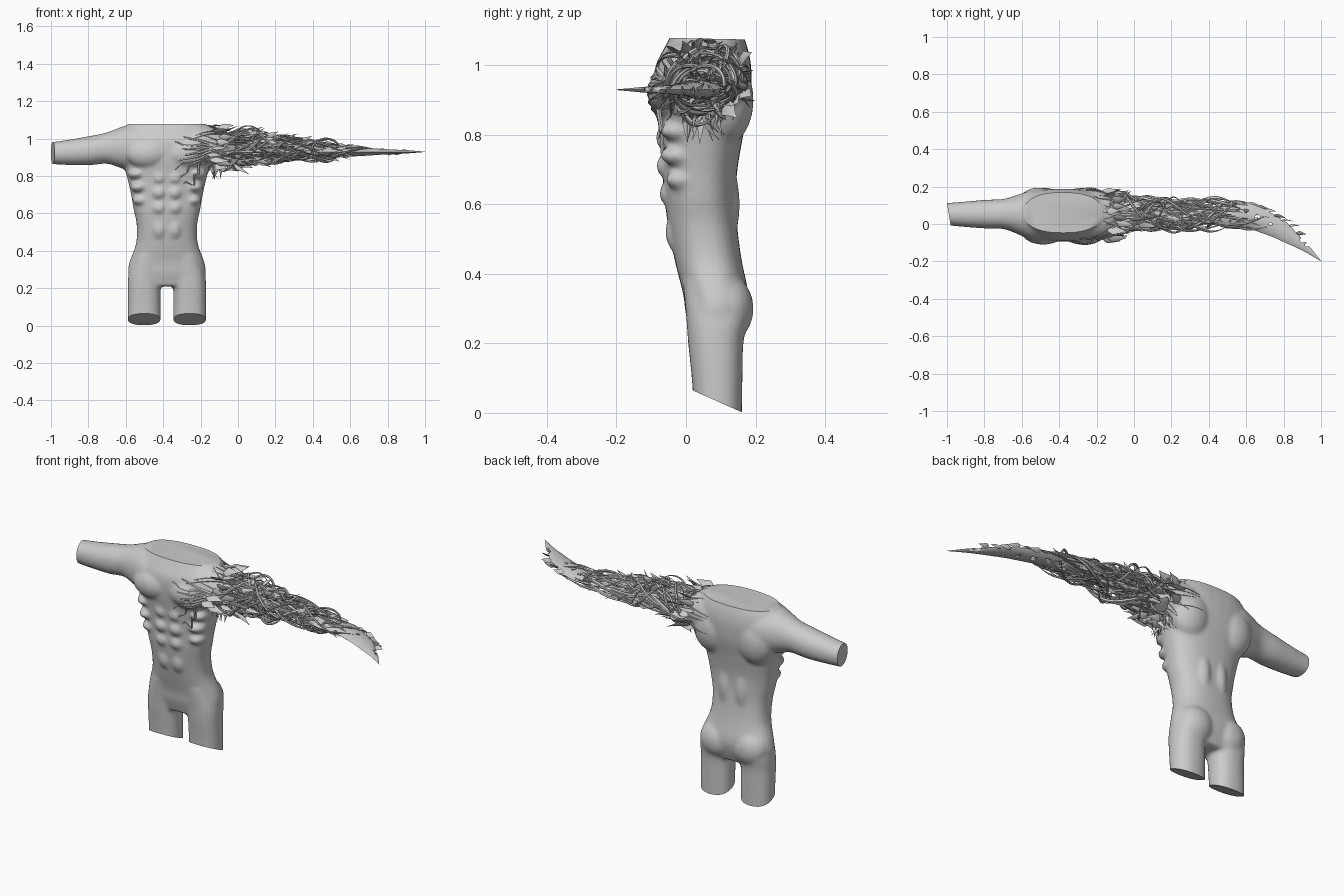
import bpy, bmesh, math, random
from mathutils import Vector, Matrix
from mathutils.bvhtree import BVHTree

if "Cube" in bpy.data.objects:
    bpy.data.objects.remove(bpy.data.objects["Cube"])

random.seed(11)
R = random.uniform
CX = -0.38


def spline(pts, n):
    """Catmull-Rom through points of any dimension, n samples per span"""
    p = [Vector(q) for q in pts]
    p = [p[0]] + p + [p[-1]]
    out = []
    for i in range(1, len(p) - 2):
        a, b, c, d = p[i - 1:i + 3]
        for k in range(n):
            t = k / n
            out.append(0.5 * (2 * b + (c - a) * t + (2 * a - 5 * b + 4 * c - d) * t * t
                              + (3 * b - a - 3 * c + d) * t ** 3))
    return out + [p[-2]]


def ring(c, u, v, n=32, e=2.4):
    f = lambda s: math.copysign(abs(s) ** (2 / e), s)
    return [c + u * f(math.cos(2 * math.pi * i / n)) + v * f(math.sin(2 * math.pi * i / n)) for i in range(n)]


def loft(bm, rings):
    vs = [[bm.verts.new(p) for p in r] for r in rings]
    n = len(vs[0])
    for a, b in zip(vs, vs[1:]):
        for i in range(n):
            bm.faces.new((a[i], a[(i + 1) % n], b[(i + 1) % n], b[i]))
    bm.faces.new(vs[0][::-1])
    bm.faces.new(vs[-1])


def tube(bm, pts, rad, flat=1.0, sides=6, up=(0.3, 0.5, 0.8)):
    """Tapered strand; rad is a function of 0..1, flat squashes the section"""
    nrm, rings = Vector(up), []
    for i, p in enumerate(pts):
        t = (pts[min(i + 1, len(pts) - 1)] - pts[max(i - 1, 0)]).normalized()
        nrm = (nrm - t * nrm.dot(t)).normalized()
        r = max(rad(i / (len(pts) - 1)), 0.0008)
        q = Vector((p.x, p.y, min(p.z, 1.07)))
        rings.append(ring(q, t.cross(nrm) * r, nrm * r * flat, sides, 2))
    loft(bm, rings)


def finish(bm, name, angle=40):
    bmesh.ops.recalc_face_normals(bm, faces=bm.faces)
    me = bpy.data.meshes.new(name)
    bm.to_mesh(me)
    bm.free()
    ob = bpy.data.objects.new(name, me)
    bpy.context.collection.objects.link(ob)
    bpy.ops.object.select_all(action='DESELECT')
    ob.select_set(True)
    bpy.context.view_layer.objects.active = ob
    bpy.ops.object.shade_smooth_by_angle(angle=math.radians(angle))
    return ob


def apply_mod(ob, kind, **kw):
    m = ob.modifiers.new(kind, kind)
    for k, v in kw.items():
        setattr(m, k, v)
    bpy.context.view_layer.objects.active = ob
    bpy.ops.object.modifier_apply(modifier=m.name)


# Torso: z, half width, front y, back y
bm = bmesh.new()
torso = [(.21, .185, .02, .15), (.28, .207, 0, .175), (.34, .2, -.008, .18), (.44, .165, -.033, .16),
         (.54, .162, -.052, .147), (.62, .178, -.062, .143), (.7, .192, -.066, .148), (.8, .215, -.076, .165),
         (.88, .24, -.088, .182), (.95, .25, -.093, .188), (1.0, .25, -.087, .187), (1.05, .23, -.062, .177),
         (1.11, .18, -.03, .155)]
loft(bm, [ring(Vector((CX, (f + b) / 2, z)), Vector((w, 0, 0)), Vector((0, (b - f) / 2, 0)))
          for z, w, f, b in spline(torso, 4)])

# Legs: z, distance of centre from midline, half width, front y, back y
legs = [(-.06, .122, .086, .025, .16), (.08, .122, .088, .018, .162), (.2, .121, .088, .006, .165),
        (.28, .112, .092, 0, .178), (.38, .09, .08, -.01, .16)]
for s in (-1, 1):
    loft(bm, [ring(Vector((CX + s * d, (f + b) / 2, z)), Vector((w, 0, 0)), Vector((0, (b - f) / 2, 0)), 28, 2.3)
              for z, d, w, f, b in spline(legs, 4)])

# Whole arm and torn shoulder stub: x, front y, back y, bottom z, top z
arm = [(-1.06, 0, .11, .87, .975), (-.95, -.012, .116, .86, .987), (-.8, -.024, .129, .857, 1.012),
       (-.7, -.027, .134, .865, 1.033), (-.62, -.055, .157, .84, 1.063), (-.54, -.085, .18, .83, 1.08),
       (-.42, -.07, .17, .86, 1.07)]
stub = [(-.34, -.07, .17, .86, 1.07), (-.22, -.087, .182, .835, 1.08), (-.14, -.07, .165, .85, 1.065),
        (-.07, -.04, .13, .88, 1.025), (-.01, 0, .09, .91, .98)]
for rows in (arm, stub):
    loft(bm, [ring(Vector((x, (f + b) / 2, (lo + hi) / 2)), Vector((0, (b - f) / 2, 0)),
                   Vector((0, 0, (hi - lo) / 2)), 28, 2.1) for x, f, b, lo, hi in spline(rows, 4)])

# Muscle masses, mirrored: dx, y, z, radii
muscles = [(.105, -.045, .92, .115, .066, .08), (.042, -.048, .79, .042, .04, .038), (.042, -.046, .71, .042, .04, .038),
           (.042, -.04, .63, .042, .037, .038), (.04, -.015, .52, .045, .045, .065), (.1, .115, .3, .1, .08, .1),
           (.13, .115, .9, .11, .08, .13), (.05, .1, .6, .05, .055, .15), (.15, -.015, .74, .045, .06, .03),
           (.16, -.01, .81, .05, .065, .03), (.14, -.005, .67, .045, .055, .03)]
for dx, y, z, a, b, c in muscles:
    for s in (-1, 1):
        bmesh.ops.create_uvsphere(bm, u_segments=20, v_segments=12, radius=1,
                                  matrix=Matrix.Translation((CX + s * dx, y, z)) @ Matrix.Diagonal((a, b, c, 1)))
body = finish(bm, "torso")
apply_mod(body, 'REMESH', mode='VOXEL', voxel_size=0.009)
apply_mod(body, 'SMOOTH', factor=0.5, iterations=9)

# Flat cuts at neck, arm end and thighs
bm = bmesh.new()
bm.from_mesh(body.data)
bpy.data.objects.remove(body)
for co, no in (((0, 0, 1.077), (0, 0.02, 1)), ((-1, .11, .9), (-1, -.17, 0)), ((0, .16, .002), (0, -.407, -.914))):
    bmesh.ops.bisect_plane(bm, geom=bm.verts[:] + bm.edges[:] + bm.faces[:], plane_co=co, plane_no=no, clear_outer=True)
    bmesh.ops.holes_fill(bm, edges=[e for e in bm.edges if e.is_boundary], sides=0)
bm.normal_update()
tree = BVHTree.FromBMesh(bm)
finish(bm, "torso", 50)

# Envelope of the shredded arm: x, centre y, centre z, radius y, radius z
ENV = [(-.3, .05, .95, .13, .125), (-.1, .05, .95, .115, .11), (0, .045, .95, .085, .095), (.1, .05, .948, .08, .08),
       (.2, .052, .945, .078, .07), (.4, .05, .935, .075, .05), (.55, .05, .933, .07, .036), (.7, .022, .93, .06, .022),
       (.85, -.07, .928, .04, .012), (1, -.2, .927, 0, 0)]


def env(x, a, k=1.0):
    for p, q in zip(ENV, ENV[1:]):
        if x <= q[0]:
            break
    t = (x - p[0]) / (q[0] - p[0])
    _, cy, cz, ry, rz = [u + (v - u) * t for u, v in zip(p, q)]
    return Vector((x, cy + k * ry * math.cos(a), cz + k * rz * math.sin(a)))


def on_skin(p, lift):
    co, no, _, _ = tree.find_nearest(p)
    return co + no * lift


def strand(bm, x0, x1, r, k, twist, flat=1.0):
    a, w, ph = R(0, 6.28), R(3, 8), R(0, 6.28)
    n = 26
    pts = [env(x0 + (x1 - x0) * i / n, a + twist * i / n, k * (1 + .18 * math.sin(w * i / n + ph))) for i in range(n + 1)]
    tube(bm, pts, lambda t: r * min(1, 6 * t + .1, 3.5 * (1 - t)), flat)


# Thick core strands running into the blade
bm = bmesh.new()
for i in range(11):
    strand(bm, R(-.14, -.06), R(.5, .72), R(.017, .026), R(.3, .62), R(-4, 4), .6)
finish(bm, "core_strands")

# Thin outer tendrils
bm = bmesh.new()
for i in range(58):
    x0 = R(-.17, .3)
    strand(bm, x0, min(x0 + R(.2, .5), .72), R(.004, .011), R(.75, 1.08), R(-5, 5), R(.5, 1))
# Loose hoops and stray whips
for c, r, v in (((.47, .05, .937), .075, .062), ((.0, .05, .92), .04, .09), ((.08, .06, .96), .07, .095),
                ((.2, .04, .94), .06, .075)):
    tilt = R(-.5, .5)
    pts = [Vector(c) + Vector((r * math.cos(t), .06 * math.sin(t + 1 + tilt), v * math.sin(t)))
           for t in [k * 5.8 / 30 for k in range(31)]]
    tube(bm, pts, lambda t: .006 * min(1, 5 * (1 - t) + .1))
for p in ([(-.05, .03, 1.0), (.02, .02, 1.06), (.09, .03, 1.06), (.14, .04, 1.0)],
          [(.16, .05, .99), (.25, .06, 1.0), (.32, .08, 1.025)], [(.2, .02, 1.0), (.24, .0, 1.01), (.27, -.02, 1.03)],
          [(-.04, .1, 1.02), (.04, .13, 1.05), (.12, .12, 1.0)]):
    tube(bm, spline(p, 8), lambda t: .006 * (1.1 - t))
finish(bm, "tendrils")

# Roots crawling over the shoulder
bm = bmesh.new()
for i in range(30):
    a, x1, bend = i * 6.283 / 30, R(-.27, -.15), R(-.5, .5)
    pts = [env(.08 - .04 * k, a + bend, .9) for k in range(3)]
    for k in range(1, 10):
        x = -.02 + (x1 + .02) * k / 9
        pts.append(on_skin(env(x, a + bend * (1 - k / 5), 1.05), .003))
    r = R(.006, .013)
    tube(bm, spline(pts, 2), lambda t: r * (1.05 - t), .7)
# Stretched fibres over chest and ribs
for z0 in (1.03, .99, .95, .91, .87, .83, .79, .75):
    ctl = spline([(R(-.34, -.27), -.13, z0), (-.2, -.12, z0 * .6 + .38), (-.08, -.06, .95)], 9)
    tube(bm, [on_skin(p, -.001) for p in ctl], lambda t: .003 + .008 * t)
finish(bm, "shoulder_roots")

# Torn flaps and thorns
bm = bmesh.new()


def shard(p, d, length, width, curl):
    d = Vector(d).normalized()
    pts = [p + d * length * t + Vector(curl) * length * t * t for t in [k / 7 for k in range(8)]]
    tube(bm, pts, lambda t: width * (.55 + 1.6 * t if t < .28 else 1.39 * (1 - t)), .25, 6, (R(-1, 1), R(-1, 1), R(-1, 1)))


for i in range(80):
    a, x = R(0, 6.28), R(-.13, .6)
    out = Vector((0, math.cos(a), math.sin(a)))
    fall = 1 - max(x, 0)
    shard(env(x, a, .85), Vector((R(.7, 1.6), 0, 0)) + out * R(.1, .6) * fall, R(.05, .11) * fall + .015,
          R(.012, .024) * fall, out * R(-.3, .25))
# Collar of flaps round the shoulder
for i in range(22):
    a = i * 6.283 / 22
    out = Vector((0, math.cos(a), math.sin(a)))
    p = on_skin(env(R(-.17, -.08), a, 1.05), 0)
    shard(p, Vector((1, 0, 0)) + out * R(.1, .4), R(.07, .12), R(.018, .03), out * R(-.2, .2))
# Strips hanging from the armpit
for i in range(9):
    p = Vector((R(-.16, -.08), R(-.01, .12), R(.85, .89)))
    shard(p, (R(-.3, .3), R(-.3, .3), -1), R(.06, .1), R(.008, .016), (R(-.3, .3), R(-.3, .3), .1))
# Barbs along the rear edge of the blade
for x, y in ((.5, .09), (.56, .1), (.61, .1), (.66, .09), (.7, .07), (.75, .045), (.79, .02), (.83, -.01), (.87, -.05)):
    shard(Vector((x, y, .93 + R(-.008, .008))), (.9, R(.0, .25), R(-.1, .1)), R(.05, .075), .016, (0, -.25, 0))
finish(bm, "flaps_and_thorns")

# Blade: x, front y, rear y, half thickness
bm = bmesh.new()
blade = [(.4, .01, .09, .02), (.5, -.02, .108, .028), (.6, -.022, .112, .026), (.68, -.047, .088, .022),
         (.75, -.073, .05, .017), (.82, -.105, .005, .013), (.88, -.132, -.06, .01), (.93, -.158, -.11, .007),
         (1, -.2, -.198, .001)]
loft(bm, [ring(Vector((x, (f + b) / 2, .929)), Vector((0, (b - f) / 2, 0)), Vector((0, 0, h)), 14, 1.5)
          for x, f, b, h in spline(blade, 4)])
blade_ob = finish(bm, "blade", 35)
# Holes and notches through the blade
bm = bmesh.new()
for x, y, r in ((.535, .012, .022), (.52, .085, .013), (.66, .035, .014), (.73, .0, .008), (.6, .07, .009),
                (.905, -.085, .016), (.925, -.112, .01), (.8, .025, .012)):
    bmesh.ops.create_cone(bm, cap_ends=True, segments=14, radius1=r, radius2=r, depth=.2,
                          matrix=Matrix.Translation((x, y, .93)) @ Matrix.Diagonal((1.15, .9, 1, 1)))
cutter = finish(bm, "hole_cutter")
cutter.hide_render = True
apply_mod(blade_ob, 'BOOLEAN', operation='DIFFERENCE', object=cutter, solver='EXACT')
bpy.data.objects.remove(cutter)
